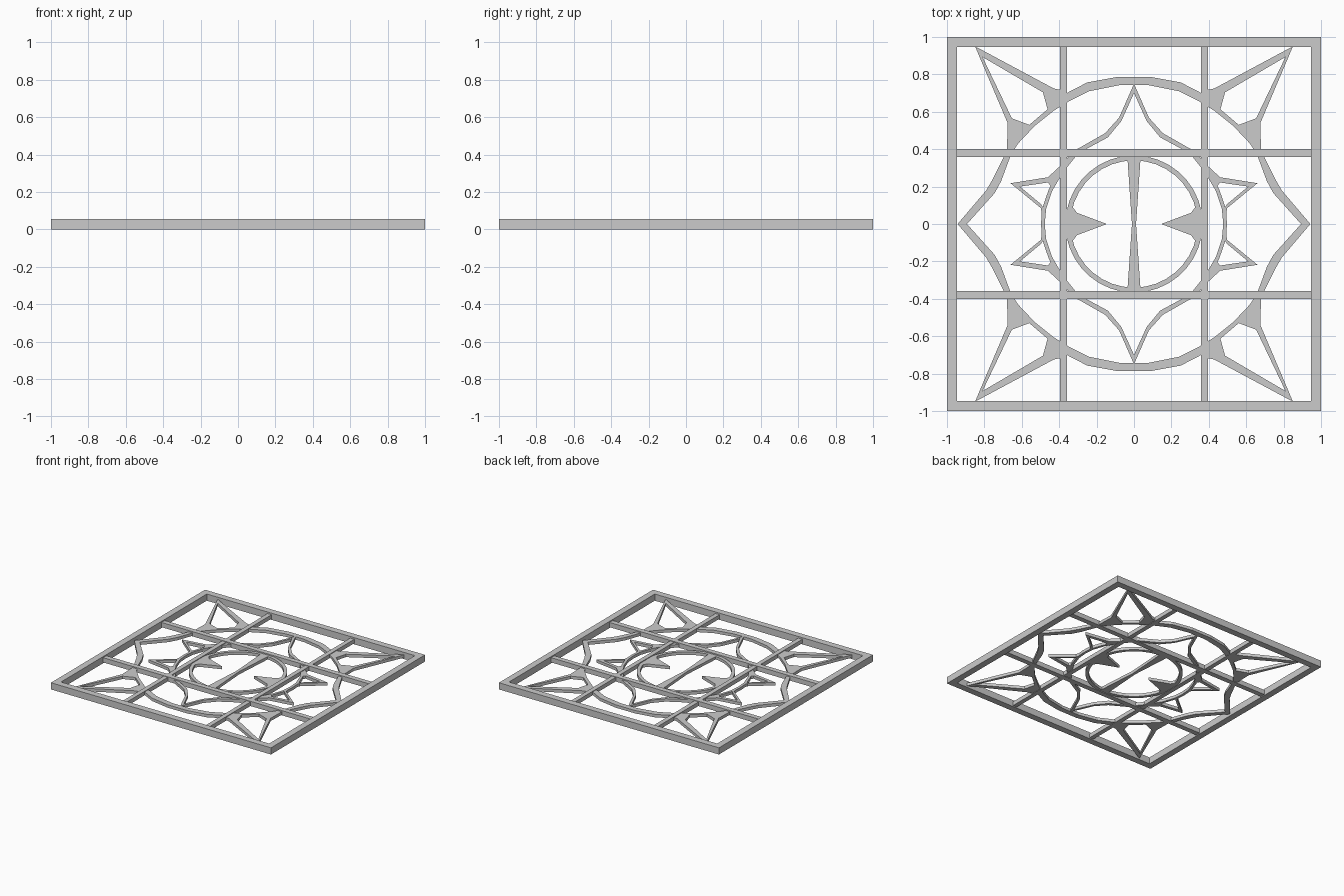
import bpy, bmesh, math

if "Cube" in bpy.data.objects:
    bpy.data.objects.remove(bpy.data.objects["Cube"])

Z0, Z1 = 0.012, 0.036   # thin ornament layer


def prism(name, polys, z0=Z0, z1=Z1, mirror=(True, True)):
    """Extrude flat polygons that share edges, then mirror over x and/or y."""
    bm = bmesh.new()
    for p in polys:
        bm.faces.new([bm.verts.new((x, y, z0)) for x, y in p])
    bmesh.ops.remove_doubles(bm, verts=bm.verts[:], dist=1e-5)
    bmesh.ops.recalc_face_normals(bm, faces=bm.faces[:])
    bottom = bm.faces[:]
    res = bmesh.ops.extrude_face_region(bm, geom=bottom, use_keep_orig=True)
    top = [v for v in res["geom"] if isinstance(v, bmesh.types.BMVert)]
    bmesh.ops.translate(bm, verts=top, vec=(0, 0, z1 - z0))
    # drop the walls lying on the mirror planes
    seams = [f for f in bm.faces
             if any(m and all(abs(v.co[a]) < 1e-5 for v in f.verts)
                    for a, m in enumerate(mirror))]
    bmesh.ops.delete(bm, geom=seams, context='FACES')
    bmesh.ops.recalc_face_normals(bm, faces=bm.faces[:])
    me = bpy.data.meshes.new(name)
    bm.to_mesh(me)
    bm.free()
    ob = bpy.data.objects.new(name, me)
    bpy.context.collection.objects.link(ob)
    if any(mirror):
        mod = ob.modifiers.new("mirror", 'MIRROR')
        mod.use_axis = (mirror[0], mirror[1], False)
    return ob


def strip(a, b):
    """Quads between two polylines of equal length."""
    return [[a[i], a[i + 1], b[i + 1], b[i]] for i in range(len(a) - 1)]


def rect(x0, x1, y0, y1):
    return [(x0, y0), (x1, y0), (x1, y1), (x0, y1)]


def arc(r, n, a0=0, a1=90):
    pts = []
    for i in range(n + 1):
        t = math.radians(a0 + (a1 - a0) * i / n)
        pts.append((r * math.cos(t), r * math.sin(t)))
    return pts


# square outer frame
w = 0.946
prism("outer_frame", strip([(1, 0), (1, 1), (0, 1)], [(w, 0), (w, w), (0, w)]), 0, 0.055)

# crossing bars
prism("long_bars", [rect(0, w, 0.358, 0.40)], 0.007, 0.046)
prism("cross_bars", [rect(0.358, 0.395, 0, w)], 0.009, 0.042)

# large ring with pointed sides
outer = [(0.943, 0), (0.79, 0.18), (0.755, 0.24), (0.69, 0.37), (0.65, 0.43), (0.56, 0.53),
         (0.46, 0.615), (0.36, 0.70), (0.25, 0.757), (0.09, 0.786), (0, 0.786)]
inner = [(0.893, 0), (0.745, 0.165), (0.71, 0.23), (0.658, 0.37), (0.62, 0.43), (0.53, 0.525),
         (0.43, 0.605), (0.35, 0.655), (0.24, 0.71), (0.08, 0.742), (0, 0.742)]
prism("pointed_ring", strip(outer, inner))

# corner spikes: open triangle with solid feet
prism("corner_spikes", [
    [(0.85, 0.95), (0.81, 0.893), (0.487, 0.704), (0.43, 0.725)],
    [(0.85, 0.95), (0.675, 0.538), (0.653, 0.565), (0.81, 0.893)],
    [(0.43, 0.725), (0.487, 0.704), (0.46, 0.605), (0.43, 0.615), (0.36, 0.675), (0.36, 0.71)],
    [(0.653, 0.565), (0.675, 0.538), (0.68, 0.38), (0.66, 0.38), (0.55, 0.525), (0.56, 0.53)],
])

# inner rosette: round sides flowing into pointed petals
ro = [(0.497, 0), (0.492, 0.08), (0.455, 0.187), (0.407, 0.28), (0.353, 0.357), (0.305, 0.40),
      (0.155, 0.485), (0.08, 0.568), (0, 0.75)]
ri = [(0.477, 0), (0.47, 0.08), (0.437, 0.178), (0.38, 0.275), (0.315, 0.357), (0.257, 0.40),
      (0.14, 0.463), (0.068, 0.55), (0, 0.70)]
prism("petal_rosette", strip(ro, ri))

# small side spikes on the rosette
prism("side_spikes", [
    [(0.66, 0.218), (0.61, 0.20), (0.46, 0.222), (0.46, 0.25)],
    [(0.66, 0.218), (0.498, 0.085), (0.497, 0.106), (0.61, 0.20)],
    [(0.46, 0.25), (0.46, 0.222), (0.44, 0.195), (0.395, 0.28), (0.395, 0.31)],
    [(0.497, 0.106), (0.498, 0.085), (0.49, 0.04), (0.48, 0.08)],
])

# centre ring with side thorns and a waisted spindle
prism("centre_ring", strip(arc(0.367, 9), arc(0.34, 9)))
prism("centre_thorns", [[(0.145, 0), (0.305, 0.06), (0.335, 0.10), (0.36, 0.07), (0.366, 0)]])
prism("centre_spindle", [[(0, 0), (0.011, 0), (0.035, 0.352), (0, 0.352)]])
